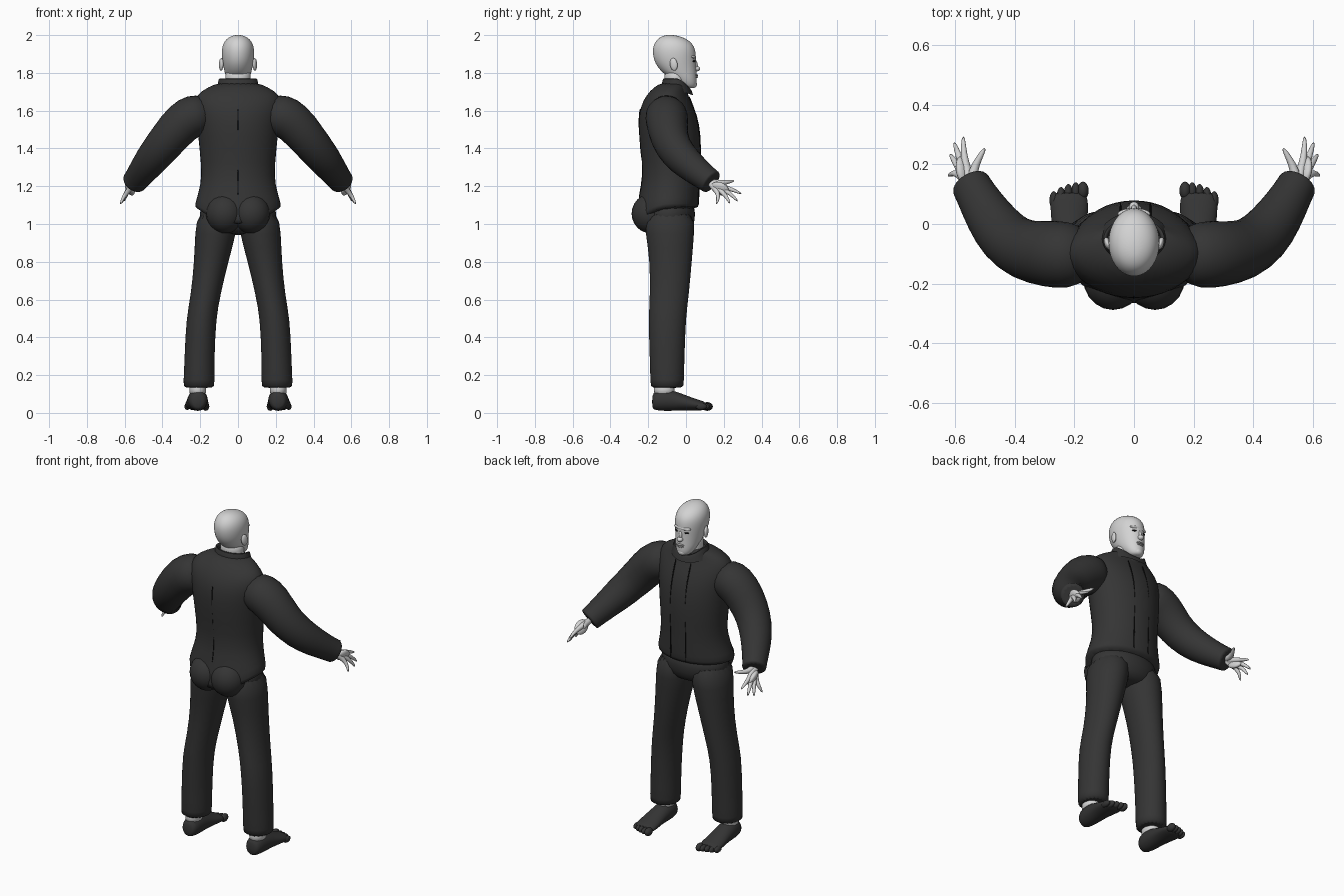
import bpy, bmesh, math
from mathutils import Vector, Matrix, Euler

cube = bpy.data.objects.get("Cube")
if cube:
    bpy.data.objects.remove(cube)


def material(name, value):
    m = bpy.data.materials.new(name)
    m.use_nodes = True
    color = (value, value, value, 1)
    m.diffuse_color = color
    m.node_tree.nodes["Principled BSDF"].inputs["Base Color"].default_value = color
    return m


CLOTH = material("charcoal cloth", 0.035)
SKIN = material("pale skin", 0.65)
LIP = material("grey lips", 0.4)
BLACK = material("black", 0.006)


def finish(name, bm, mat, sub):
    bmesh.ops.recalc_face_normals(bm, faces=bm.faces)
    mesh = bpy.data.meshes.new(name)
    bm.to_mesh(mesh)
    bm.free()
    mesh.materials.append(mat)
    ob = bpy.data.objects.new(name, mesh)
    bpy.context.collection.objects.link(ob)
    if sub:
        mod = ob.modifiers.new("smooth", 'SUBSURF')
        mod.levels = mod.render_levels = sub
    bpy.ops.object.select_all(action='DESELECT')
    bpy.context.view_layer.objects.active = ob
    ob.select_set(True)
    bpy.ops.object.shade_smooth_by_angle(angle=math.radians(50))
    return ob


def loft(name, rings, mat, sub=1, caps=(True, True)):
    """Skin a list of point rings."""
    bm = bmesh.new()
    vs = [[bm.verts.new(p) for p in r] for r in rings]
    n = len(vs[0])
    for a, b in zip(vs, vs[1:]):
        for i in range(n):
            j = (i + 1) % n
            bm.faces.new((a[i], a[j], b[j], b[i]))
    for keep, ring in zip(caps, (vs[0], vs[-1])):
        if keep:
            bm.faces.new(ring)
    return finish(name, bm, mat, sub)


def oval(x, y, z, rx, ry, back=0, front=0, n=20):
    """Horizontal oval ring whose back or front edge can hang lower."""
    pts = []
    for i in range(n):
        a = math.tau * i / n
        s = math.sin(a)
        drop = (back if s < 0 else front) * s * s
        pts.append(Vector((x + rx * math.cos(a), y + ry * s, z - drop)))
    return pts


def tube(name, path, mat, n=14, sub=1):
    """Round limb along points given as (x, y, z, radius)."""
    pts = [Vector(p[:3]) for p in path]
    rings = []
    for i, p in enumerate(pts):
        t = (pts[min(i + 1, len(pts) - 1)] - pts[max(i - 1, 0)]).normalized()
        u = t.cross(Vector((0, 0, 1))).normalized()
        v = u.cross(t)
        rings.append([p + path[i][3] * (math.cos(a) * u + math.sin(a) * v)
                      for a in (math.tau * k / n for k in range(n))])
    return loft(name, rings, mat, sub)


def ball(name, center, radii, mat, rot=(0, 0, 0)):
    bm = bmesh.new()
    m = (Matrix.Translation(center) @ Euler(rot).to_matrix().to_4x4()
         @ Matrix.Diagonal((*radii, 1)))
    bmesh.ops.create_uvsphere(bm, u_segments=20, v_segments=12, radius=1, matrix=m)
    return finish(name, bm, mat, 0)


# Jacket body with a flared hem that hangs low at the back
jacket = [(1.08, -.10, .237, .17, .10), (1.10, -.10, .232, .17, .09),
          (1.17, -.09, .212, .165, .03), (1.25, -.075, .192, .15, 0),
          (1.40, -.08, .207, .165, 0), (1.53, -.09, .22, .165, 0),
          (1.62, -.10, .235, .145, 0), (1.685, -.10, .225, .11, 0),
          (1.725, -.085, .16, .085, 0), (1.75, -.06, .10, .07, 0)]
loft("jacket_body", [oval(0, y, z, rx, ry, b) for z, y, rx, ry, b in jacket], CLOTH)

# Standing collar, open at the throat
collar = [(1.70, .12, .09, .02), (1.74, .107, .08, .03), (1.775, .105, .072, .06),
          (1.77, .092, .062, .06), (1.72, .085, .06, .03)]
loft("collar", [oval(0, -.05, z, rx, ry, 0, f) for z, rx, ry, f in collar],
     CLOTH, 1, (False, False))

# Seams down the jacket
for nm, x in (("left_front_seam", .055), ("right_front_seam", -.045)):
    tube(nm, [(x, .015, 1.68, .004), (x, .038, 1.62, .004), (x, .067, 1.53, .004),
              (x, .077, 1.40, .004), (x, .067, 1.25, .004), (x, .066, 1.08, .004)], BLACK, 6)
tube("back_seam", [(0, -.242, 1.62, .004), (0, -.252, 1.53, .004), (0, -.243, 1.40, .004),
                   (0, -.223, 1.25, .004), (0, -.25, 1.14, .004)], BLACK, 6)

# Trouser seat
seat = [(1.14, .19, .13), (1.05, .213, .145), (.98, .19, .13), (.94, .11, .09)]
loft("trouser_seat", [oval(0, -.09, z, rx, ry) for z, rx, ry in seat], CLOTH)

# Head and neck
head = [(1.718, .022, .025, .022), (1.735, .005, .047, .053), (1.77, -.01, .062, .068),
        (1.80, -.035, .071, .092), (1.85, -.056, .082, .11), (1.90, -.062, .088, .116),
        (1.94, -.065, .085, .111), (1.97, -.07, .071, .09), (1.99, -.078, .048, .06),
        (2.001, -.085, .016, .02)]
loft("head", [oval(0, y, z, rx, ry) for z, y, rx, ry in head], SKIN, 2)
loft("neck", [oval(0, -.055, z, .068, .06) for z in (1.66, 1.72, 1.78, 1.82)], SKIN)
ball("nose_tip", (0, .056, 1.822), (.017, .019, .014), SKIN)
ball("nose_bridge", (0, .048, 1.845), (.010, .014, .032), SKIN, (.25, 0, 0))
ball("brow", (0, .034, 1.885), (.055, .019, .012), SKIN)
ball("upper_lip", (0, .053, 1.788), (.025, .011, .006), LIP)
ball("lower_lip", (0, .052, 1.778), (.021, .011, .006), LIP)
ball("chin", (0, .038, 1.74), (.026, .02, .02), SKIN)

for side, s in (("left", 1), ("right", -1)):
    # Face details
    ball(side + "_eye", (s * .032, .041, 1.862), (.013, .008, .006), BLACK, (0, 0, -s * .35))
    ball(side + "_ear", (s * .089, -.065, 1.845), (.011, .021, .034), SKIN, (.15, 0, s * -.3))

    # Sleeve and cuff
    tube(side + "_sleeve", [(s * x, y, z, r) for x, y, z, r in (
        (.15, -.10, 1.60, .09), (.225, -.105, 1.578, .118), (.29, -.10, 1.545, .115),
        (.37, -.09, 1.45, .105), (.435, -.045, 1.37, .097), (.49, .03, 1.30, .083),
        (.535, .11, 1.24, .069), (.547, .132, 1.224, .069), (.55, .137, 1.22, .066))], CLOTH)

    # Hand: palm and fingers that start at the wrist
    ball(side + "_palm", (s * .572, .18, 1.187), (.019, .05, .037), SKIN, (-.45, s * .5, s * -.3))
    fingers = {
        "thumb": ((.54, .18, 1.215), (.52, .22, 1.222), (.498, .257, 1.23)),
        "index": ((.56, .18, 1.20), (.572, .235, 1.187), (.572, .298, 1.158)),
        "middle": ((.57, .18, 1.19), (.588, .23, 1.168), (.604, .277, 1.117)),
        "ring": ((.575, .17, 1.185), (.60, .21, 1.155), (.618, .235, 1.105)),
        "little": ((.575, .16, 1.18), (.605, .175, 1.148), (.624, .16, 1.102))}
    for nm, (knuckle, mid, tip) in fingers.items():
        tube(f"{side}_{nm}_finger", [(s * x, y, z, r) for (x, y, z), r in (
            ((.545, .12, 1.225), .022), (knuckle, .017), (mid, .012), (tip, .006))], SKIN, 8)

    # Rounded seat under the jacket tail
    ball(side + "_jacket_tail", (s * .07, -.185, 1.055), (.10, .103, .105), CLOTH)

    # Trouser leg
    leg = [(1.08, .105, -.09, .11, .14), (.95, .118, -.085, .111, .13),
           (.80, .142, -.08, .091, .112), (.62, .172, -.088, .079, .104),
           (.50, .195, -.10, .08, .10), (.32, .203, -.10, .08, .094),
           (.15, .207, -.10, .083, .089), (.13, .207, -.10, .084, .089)]
    loft(side + "_trouser_leg", [oval(s * x, y, z, rx, ry) for z, x, y, rx, ry in leg], CLOTH)

    # Ankle, sock foot and toes
    loft(side + "_ankle", [oval(s * .213, -.115, z, .045, .055) for z in (.09, .12, .17)], SKIN)
    foot = [(-.18, .212, .03, .025, .09), (-.165, .212, .048, .012, .122),
            (-.10, .213, .056, .008, .13), (-.04, .215, .056, .012, .11),
            (.03, .217, .064, .012, .082), (.08, .217, .065, .012, .066),
            (.11, .216, .055, .016, .055)]
    rings = []
    for y, x, rx, low, high in foot:
        mid, h = (low + high) / 2, (high - low) / 2
        rings.append([Vector((s * x + rx * math.cos(a), y, mid + h * math.sin(a)))
                      for a in (math.tau * k / 16 for k in range(16))])
    loft(side + "_foot", rings, CLOTH)
    for k in range(5):
        r = .019 if k == 0 else .0145
        ball(f"{side}_toe_{k + 1}", (s * (.171 + .0245 * k), .112 - .004 * k * k / 2, .034),
             (r, .03, r + .004), CLOTH)
